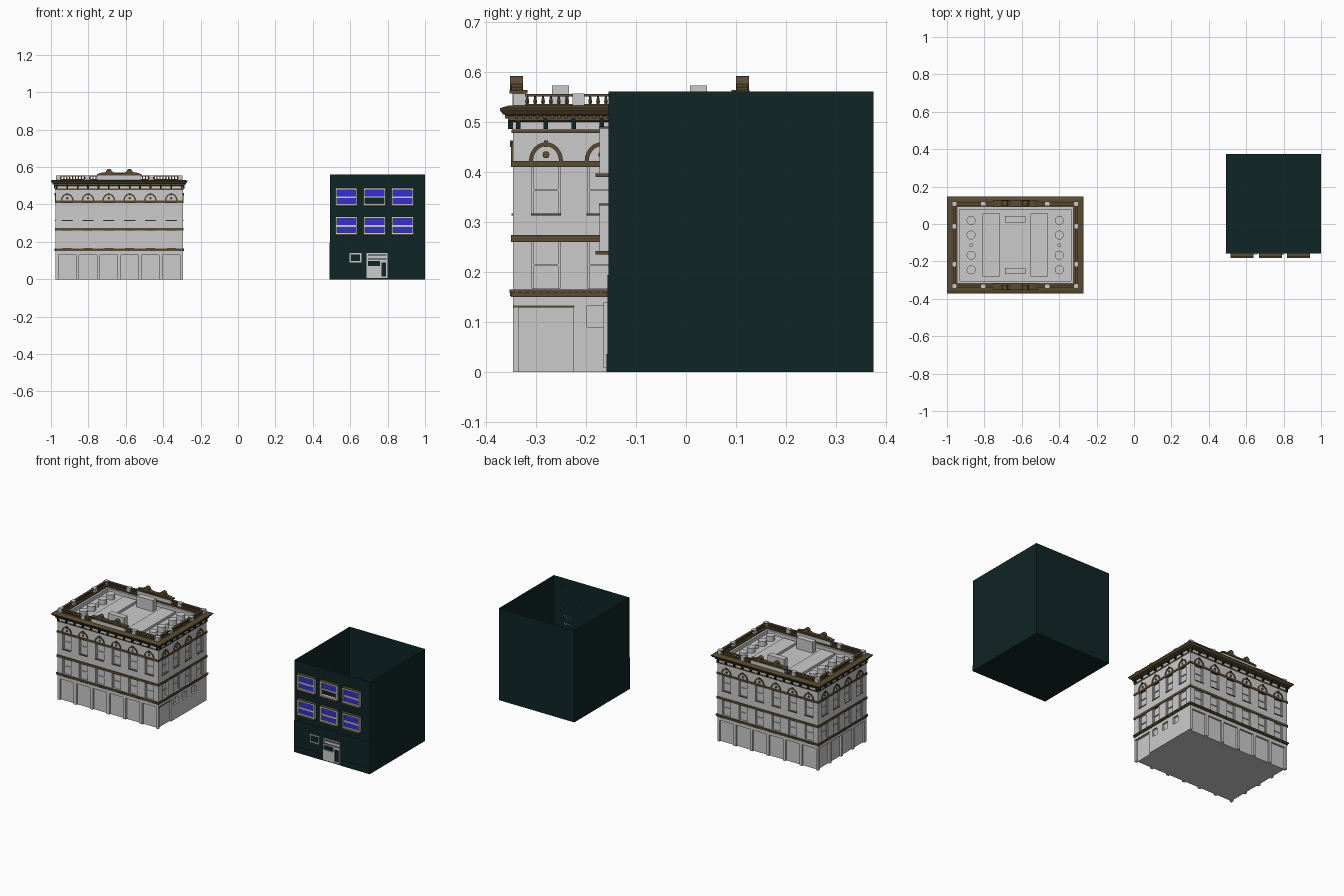
import bpy, bmesh, math
from mathutils import Matrix, Vector

if "Cube" in bpy.data.objects:
    bpy.data.objects.remove(bpy.data.objects["Cube"])

def material(name, rgb):
    m = bpy.data.materials.new(name)
    m.diffuse_color = (*rgb, 1)
    m.use_nodes = True
    m.node_tree.nodes["Principled BSDF"].inputs["Base Color"].default_value = m.diffuse_color
    return m

STONE = material("pale_stone", (0.60, 0.60, 0.60))
BROWN = material("brown_trim", (0.105, 0.072, 0.033))
DARK = material("dark_green", (0.005, 0.018, 0.019))
BLUE = material("blue_glass", (0.035, 0.03, 0.62))

parts = {}
def part(name, mat):
    if name not in parts:
        parts[name] = (bmesh.new(), mat)
    return parts[name][0]

def box(bm, lo, hi, M=Matrix()):
    lo, hi = Vector(lo), Vector(hi)
    S = Matrix.Diagonal((*(hi - lo), 1))
    bmesh.ops.create_cube(bm, size=1, matrix=M @ Matrix.Translation((lo + hi) / 2) @ S)

def cyl(bm, r1, r2, h, n, M):
    bmesh.ops.create_cone(bm, cap_ends=True, segments=n, radius1=r1, radius2=r2, depth=h, matrix=M)

def prism(bm, pts, y0, y1, M):
    a = [bm.verts.new(M @ Vector((u, y0, z))) for u, z in pts]
    b = [bm.verts.new(M @ Vector((u, y1, z))) for u, z in pts]
    bm.faces.new(a)
    bm.faces.new(b[::-1])
    for i in range(len(pts)):
        j = (i + 1) % len(pts)
        bm.faces.new((a[j], a[i], b[i], b[j]))

# ---------- Ornate building ----------
CX, CY, HX, HY = -0.635, -0.113, 0.34, 0.233
REC = 0.011
BAY = 0.1113
C = Matrix.Translation((CX, CY, 0))

def ring_box(name, mat, grow, z0, z1):
    box(part(name, mat), (-HX - grow, -HY - grow, z0), (HX + grow, HY + grow, z1), C)

def strip(M, L, D, z0, z1, openings):
    """Outer wall layer between z0 and z1 with openings (u0, u1, low, high)."""
    bm = part("outer_walls", STONE)
    u = -L
    for a, b, lo, hi in openings:
        box(bm, (u, -D, z0), (a, -D + REC, z1), M)
        if lo > z0:
            box(bm, (a, -D, z0), (b, -D + REC, lo), M)
        if hi < z1:
            box(bm, (a, -D, hi), (b, -D + REC, z1), M)
        u = b
    box(bm, (u, -D, z0), (L, -D + REC, z1), M)

ring_box("building_core", STONE, -REC, 0, 0.505)
ring_box("lower_band", BROWN, 0.004, 0.150, 0.158)
ring_box("lower_band", BROWN, 0.007, 0.158, 0.165)
ring_box("middle_band", BROWN, 0.004, 0.260, 0.274)
ring_box("upper_band", BROWN, 0.004, 0.409, 0.421)
ring_box("frieze_band", BROWN, 0.003, 0.477, 0.484)

for k in range(4):
    M = C @ Matrix.Rotation(k * math.pi / 2, 4, 'Z')
    L, D, n = (HX, HY, 6) if k % 2 == 0 else (HY, HX, 4)
    centres = [(i - (n - 1) / 2) * BAY for i in range(n)]
    # Ground floor: shop bays, but the right side has one wide bay and small windows
    if k == 1:
        shops = [(-0.225, -0.112, 0, 0.13), (-0.085, -0.045, 0.09, 0.132),
                 (0.0, 0.04, 0.09, 0.132), (0.09, 0.13, 0.09, 0.132)]
        box(part("entry_lintel", BROWN), (-0.233, -D - 0.002, 0.129), (-0.11, -D, 0.133), M)
    else:
        shops = [(c - 0.047, c + 0.047, 0, 0.13) for c in centres]
    strip(M, L, D, 0, 0.152, shops)
    strip(M, L, D, 0.16, 0.265, [(c - 0.028, c + 0.028, 0.167, 0.26) for c in centres])
    strip(M, L, D, 0.265, 0.50, [(c - 0.028, c + 0.028, 0.316, 0.41) for c in centres])
    for c in centres:
        # Window sashes and sills
        bm = part("window_sashes", STONE)
        for z0, z1 in ((0.167, 0.26), (0.316, 0.41)):
            zm = (z0 + z1) / 2
            box(bm, (c - 0.028, -D + 0.006, zm - 0.002), (c + 0.028, -D + REC, zm + 0.002), M)
            for s in (-1, 1):
                u = c + s * 0.026
                box(bm, (u - 0.002, -D + 0.006, z0), (u + 0.002, -D + REC, z1), M)
        box(part("window_sills", BROWN), (c - 0.03, -D - 0.003, 0.312), (c + 0.03, -D + 0.008, 0.316), M)
        # Arched hood with a keystone and round boss
        arc = [(math.cos(t * math.pi / 12), math.sin(t * math.pi / 12)) for t in range(13)]
        pts = [(c + 0.034 * x, 0.421 + 0.038 * z) for x, z in arc]
        pts += [(c + 0.026 * x, 0.421 + 0.030 * z) for x, z in reversed(arc)]
        bm = part("window_arches", BROWN)
        prism(bm, pts, -D - 0.004, -D + 0.002, M)
        box(bm, (c - 0.004, -D - 0.006, 0.449), (c + 0.004, -D, 0.462), M)
        cyl(bm, 0.007, 0.007, 0.006, 12,
            M @ Matrix.Translation((c, -D, 0.434)) @ Matrix.Rotation(math.pi / 2, 4, 'X'))
    # Brackets and dentils under the cornice
    for i in range(2 * n + 1):
        u = (i - n) * BAY / 2
        box(part("cornice_brackets", DARK), (u - 0.0045, -D - 0.010, 0.485), (u + 0.0045, -D, 0.506), M)
    nd = round(2 * L / 0.014)
    for i in range(nd):
        u = -L + (i + 0.5) * 2 * L / nd
        box(part("cornice_dentils", BROWN), (u - 0.003, -D - 0.016, 0.506), (u + 0.003, -D, 0.513), M)
        box(part("lower_dentils", BROWN), (u - 0.003, -D - 0.006, 0.152), (u + 0.003, -D, 0.159), M)
    # Balustrade: piers, rails and turned balusters
    v = -D + 0.013
    e = L - 0.013
    inner = 0.172 if k % 2 == 0 else 0.102
    piers = (-e, -inner, inner, e)
    for u in piers[:3]:
        box(part("balustrade_piers", STONE), (u - 0.012, v - 0.012, 0.53), (u + 0.012, v + 0.012, 0.556), M)
    bm = part("balustrade_rails", BROWN)
    box(bm, (-e, v - 0.007, 0.55), (e, v + 0.007, 0.555), M)
    box(bm, (-e, v - 0.007, 0.531), (e, v + 0.007, 0.535), M)
    nb = round(2 * e / 0.0155)
    for i in range(1, nb):
        u = -e + i * 2 * e / nb
        if min(abs(u - p) for p in piers) > 0.014:
            bm = part("balusters", BROWN)
            cyl(bm, 0.0025, 0.0045, 0.006, 6, M @ Matrix.Translation((u, v, 0.537)))
            cyl(bm, 0.0045, 0.002, 0.011, 6, M @ Matrix.Translation((u, v, 0.5455)))
    # Scrolled pediment on the front and back
    if k % 2 == 0:
        box(part("pediment_panel", STONE), (-0.115, v - 0.014, 0.531), (0.115, v + 0.010, 0.557), M)
        bm = part("pediment", BROWN)
        box(bm, (-0.12, v - 0.020, 0.556), (0.12, v + 0.016, 0.563), M)
        for s in (-1, 1):
            prism(bm, [(s * 0.115, 0.562), (s * 0.10, 0.569), (s * 0.08, 0.571), (s * 0.06, 0.580),
                       (s * 0.04, 0.576), (s * 0.02, 0.568), (0, 0.568), (0, 0.562)],
                  v - 0.016, v + 0.006, M)
            cyl(bm, 0.015, 0.015, 0.026, 16, M @ Matrix.Translation((s * 0.055, v - 0.006, 0.576))
                @ Matrix.Rotation(math.pi / 2, 4, 'X'))

# Cornice swept around the building
profile = [(-0.005, 0.498), (0.010, 0.502), (0.010, 0.511), (0.020, 0.515), (0.026, 0.523),
           (0.026, 0.527), (0.010, 0.532), (-0.030, 0.532), (-0.030, 0.500)]
bm = part("cornice", BROWN)
loops = [[bm.verts.new((CX + sx * (HX + o), CY + sy * (HY + o), z))
          for sx, sy in ((-1, -1), (1, -1), (1, 1), (-1, 1))] for o, z in profile]
for a, b in zip(loops, loops[1:]):
    for i in range(4):
        j = (i + 1) % 4
        bm.faces.new((a[i], a[j], b[j], b[i]))

# Roof details: kerb, skylights, round vents and two roof boxes
bm = part("roof_kerb", STONE)
for s in (-1, 1):
    box(bm, (s * 0.304 - 0.006, -0.203, 0.505), (s * 0.304 + 0.006, 0.203, 0.526), C)
    box(bm, (-0.31, s * 0.197 - 0.006, 0.505), (0.31, s * 0.197 + 0.006, 0.526), C)
    sky = part("roof_skylights", STONE)
    box(sky, (s * 0.128 - 0.046, -0.168, 0.505), (s * 0.128 + 0.046, 0.168, 0.520), C)
    for y in (-0.132, -0.054, 0.054, 0.132):
        cyl(part("roof_vents", STONE), 0.024, 0.024, 0.03, 20, C @ Matrix.Translation((s * 0.236, y, 0.52)))
    cyl(part("roof_vents", STONE), 0.01, 0.01, 0.02, 12, C @ Matrix.Translation((s * 0.236, 0, 0.515)))
    box(part("roof_boxes", STONE), (-0.055, s * 0.138 - 0.017, 0.505), (0.055, s * 0.138 + 0.017, 0.572), C)

# ---------- Plain dark building (open-topped shell) ----------
Y = -0.155
bm = part("dark_building_shell", DARK)
box(bm, (0.491, Y, 0), (1.0, 0.375, 0.56))
bm.faces.ensure_lookup_table()
bmesh.ops.delete(bm, geom=[max(bm.faces, key=lambda f: f.calc_center_median().z)], context='FACES_ONLY')
bm = part("dark_building_base", DARK)
box(bm, (0.489, Y - 0.002, 0), (1.0, Y, 0.194))
box(bm, (0.489, Y - 0.004, 0), (0.685, Y, 0.036))
box(bm, (0.805, Y - 0.004, 0), (1.0, Y, 0.036))

def frame(bm, x0, x1, z0, z1, t, y0, y1):
    box(bm, (x0, y0, z0), (x0 + t, y1, z1))
    box(bm, (x1 - t, y0, z0), (x1, y1, z1))
    box(bm, (x0 + t, y0, z0), (x1 - t, y1, z0 + t))
    box(bm, (x0 + t, y0, z1 - t), (x1 - t, y1, z1))

# Six sash windows; the upper middle one is open at the bottom
for row, z in enumerate((0.24, 0.394)):
    for col, x in enumerate((0.578, 0.730, 0.880)):
        x0, x1, zm = x - 0.058, x + 0.058, z + 0.044
        bm = part("sash_frames", STONE)
        frame(bm, x0, x1, z + 0.002, z + 0.092, 0.008, Y - 0.018, Y)
        box(bm, (x0 + 0.008, Y - 0.014, zm - 0.004), (x1 - 0.008, Y, zm + 0.005))
        trim = part("sash_sills_and_heads", BROWN)
        box(trim, (x0 - 0.004, Y - 0.026, z - 0.005), (x1 + 0.004, Y, z + 0.002))
        box(trim, (x0 - 0.003, Y - 0.019, z + 0.092), (x1 + 0.003, Y, z + 0.096))
        glass = part("window_glass", BLUE)
        box(glass, (x0 + 0.008, Y - 0.008, zm + 0.005), (x1 - 0.008, Y, z + 0.084))
        if (row, col) != (1, 1):
            box(glass, (x0 + 0.008, Y - 0.008, z + 0.010), (x1 - 0.008, Y, zm - 0.004))

# Small window and entrance door with transom and side light
frame(part("small_window_frame", STONE), 0.597, 0.66, 0.09, 0.14, 0.007, Y - 0.009, Y)
bm = part("entrance_door", STONE)
frame(bm, 0.688, 0.80, 0.098, 0.14, 0.007, Y - 0.010, Y)
box(bm, (0.695, Y - 0.006, 0.112), (0.793, Y, 0.126))
frame(bm, 0.758, 0.80, 0.008, 0.098, 0.008, Y - 0.010, Y)
box(bm, (0.688, Y - 0.008, 0.008), (0.758, Y, 0.070))
box(bm, (0.688, Y - 0.010, 0.070), (0.695, Y, 0.098))

# ---------- Turn every part into an object ----------
for name, (bm, mat) in parts.items():
    bmesh.ops.recalc_face_normals(bm, faces=bm.faces)
    me = bpy.data.meshes.new(name)
    bm.to_mesh(me)
    bm.free()
    me.materials.append(mat)
    bpy.context.collection.objects.link(bpy.data.objects.new(name, me))
